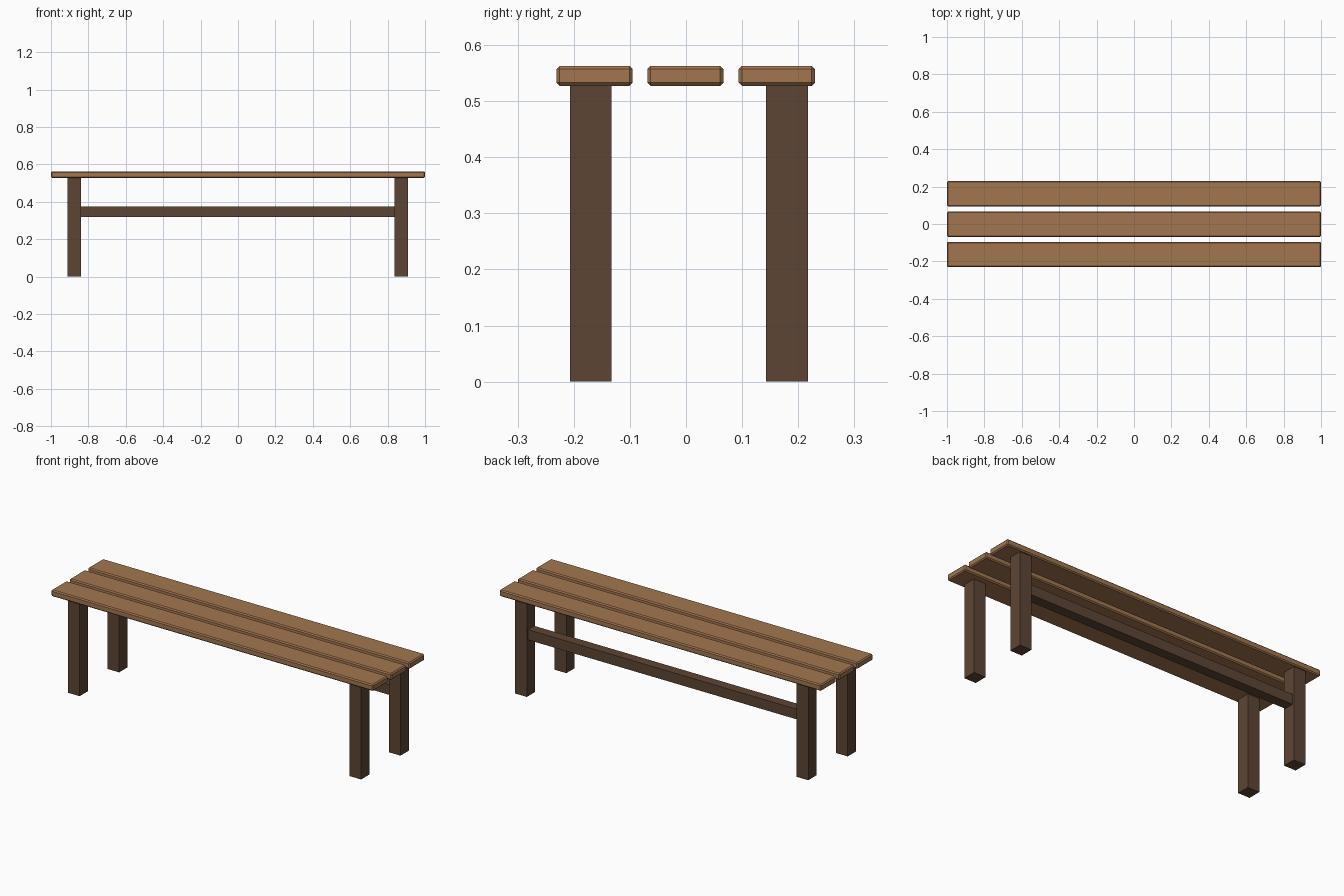
import bpy

if "Cube" in bpy.data.objects:
    bpy.data.objects.remove(bpy.data.objects["Cube"], do_unlink=True)


def make_material(name, color):
    mat = bpy.data.materials.new(name)
    mat.use_nodes = True
    mat.diffuse_color = (*color, 1)
    mat.node_tree.nodes["Principled BSDF"].inputs["Base Color"].default_value = (*color, 1)
    return mat


def box(name, center, size, mat, bevel=0):
    bpy.ops.mesh.primitive_cube_add(size=1, location=center)
    obj = bpy.context.object
    obj.name = name
    obj.scale = size
    bpy.ops.object.transform_apply(location=False, rotation=False, scale=True)
    obj.data.materials.append(mat)
    if bevel:
        mod = obj.modifiers.new("chamfer", "BEVEL")
        mod.width = bevel
        mod.segments = 1
    return obj


light_wood = make_material("light wood", (0.36, 0.18, 0.08))
dark_wood = make_material("dark wood", (0.11, 0.06, 0.035))

# Seat: three chamfered planks
for name, y in (("front", -0.163), ("middle", -0.001), ("back", 0.162)):
    box(f"seat_plank_{name}", (0, y, 0.545), (2, 0.136, 0.036), light_wood, 0.006)

# Four square legs reaching the underside of the planks
leg_height = 0.529
for row, y in (("front", -0.17), ("back", 0.18)):
    for side, x in (("right", -0.875), ("left", 0.873)):
        box(f"{row}_leg_{side}", (x, y, leg_height / 2), (0.073, 0.074, leg_height), dark_wood)

# Rail joining the back legs
box("back_rail", (0, 0.18, 0.346), (1.69, 0.056, 0.057), dark_wood)
